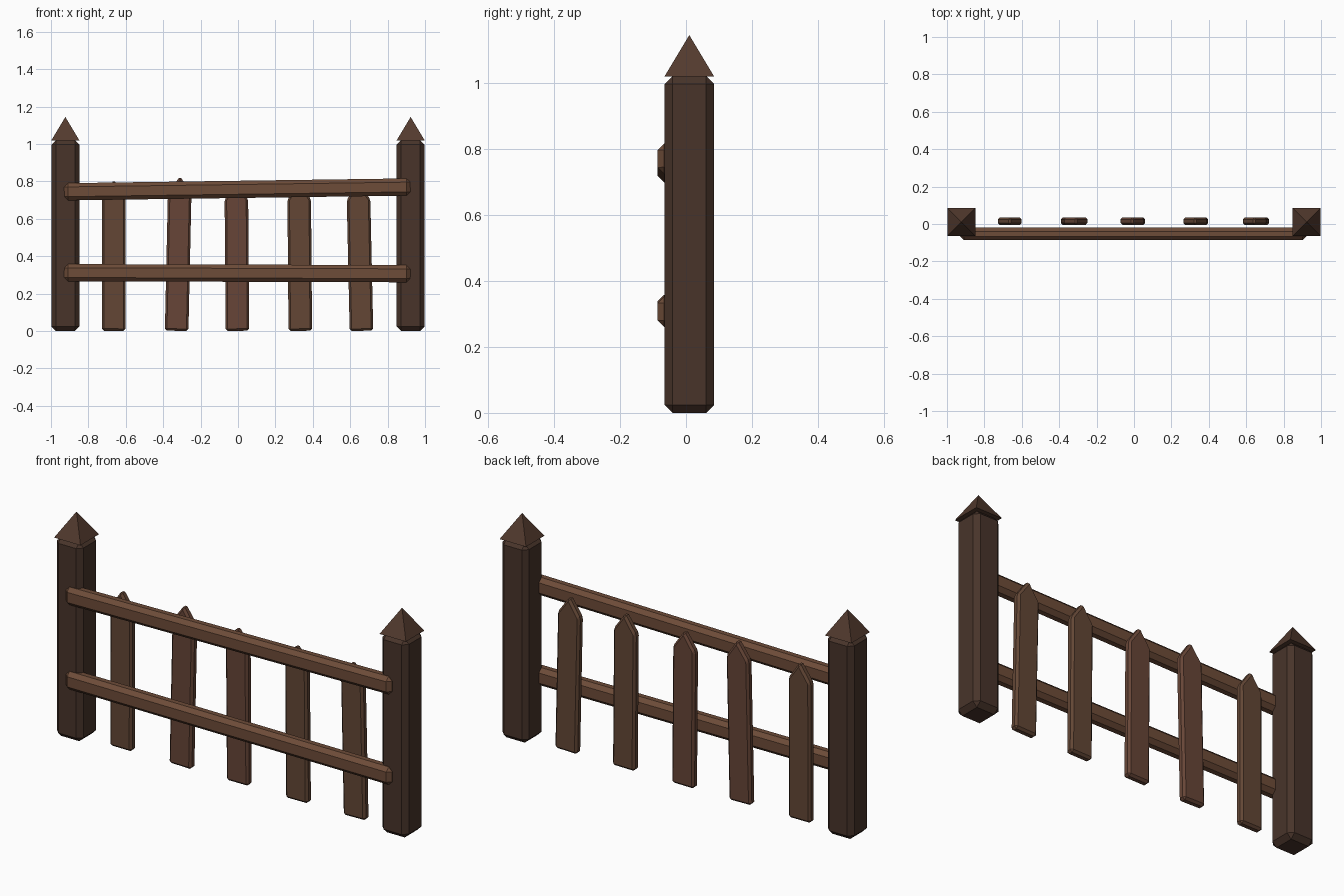
import bpy, math

if "Cube" in bpy.data.objects:
    bpy.data.objects.remove(bpy.data.objects["Cube"])


def material(name, rgb):
    m = bpy.data.materials.new(name)
    m.diffuse_color = (*rgb, 1)
    m.use_nodes = True
    m.node_tree.nodes["Principled BSDF"].inputs["Base Color"].default_value = m.diffuse_color
    return m


DARK = material("dark_wood", (0.065, 0.034, 0.023))
CAP = material("cap_wood", (0.085, 0.042, 0.027))
RAIL = material("rail_wood", (0.155, 0.072, 0.040))
BROWN = material("picket_wood", (0.125, 0.062, 0.036))
RED = material("reddish_picket_wood", (0.135, 0.060, 0.038))


def prism(name, outline, depth, loc, mat, bevel, tilt=0):
    """Extrude an x-z outline along y, chamfer it and tilt it about y."""
    n, h = len(outline), depth / 2
    verts = [(x, y, z) for y in (-h, h) for x, z in outline]
    faces = [tuple(range(n)), tuple(range(2 * n - 1, n - 1, -1))]
    faces += [(i, i + n, (i + 1) % n + n, (i + 1) % n) for i in range(n)]
    mesh = bpy.data.meshes.new(name)
    mesh.from_pydata(verts, [], faces)
    ob = bpy.data.objects.new(name, mesh)
    bpy.context.collection.objects.link(ob)
    ob.location = loc
    ob.rotation_euler.y = tilt
    mesh.materials.append(mat)
    mod = ob.modifiers.new("chamfer", 'BEVEL')
    mod.width = bevel
    mod.segments = 1
    mod.limit_method = 'NONE'
    return ob


def box(w, z0, z1):
    return [(-w / 2, z0), (w / 2, z0), (w / 2, z1), (-w / 2, z1)]


# End posts with pyramid caps
for side, s in (("left", -1), ("right", 1)):
    prism(side + "_post", box(0.15, 0, 1.02), 0.15, (s * 0.923, 0.01, 0), DARK, 0.024)
    bpy.ops.mesh.primitive_cone_add(vertices=4, radius1=0.075 * math.sqrt(2), radius2=0,
                                    depth=0.125, location=(s * 0.923, 0.01, 1.0815),
                                    rotation=(0, 0, math.pi / 4))
    cap = bpy.context.object
    cap.name = side + "_post_cap"
    cap.data.materials.append(CAP)

# Slightly tilted rails on the front
for name, z, tilt in (("upper_rail", 0.757, -0.014), ("lower_rail", 0.309, 0.003)):
    prism(name, box(1.85, -0.046, 0.046), 0.067, (-0.004, -0.053, z), RAIL, 0.02, tilt)

# Pointed pickets: bottom x, height, lean
pickets = [(-0.665, 0.80, 0.002, BROWN), (-0.328, 0.82, 0.022, RED), (-0.003, 0.787, -0.008, RED),
           (0.333, 0.787, -0.008, BROWN), (0.660, 0.787, -0.022, BROWN)]
for i, (x, top, lean, mat) in enumerate(pickets):
    shape = [(-0.063, 0), (0.063, 0), (0.063, top - 0.085), (0, top + 0.006), (-0.063, top - 0.085)]
    prism(f"picket_{i + 1}", shape, 0.042, (x, 0.015, 0.001), mat, 0.011, lean)
